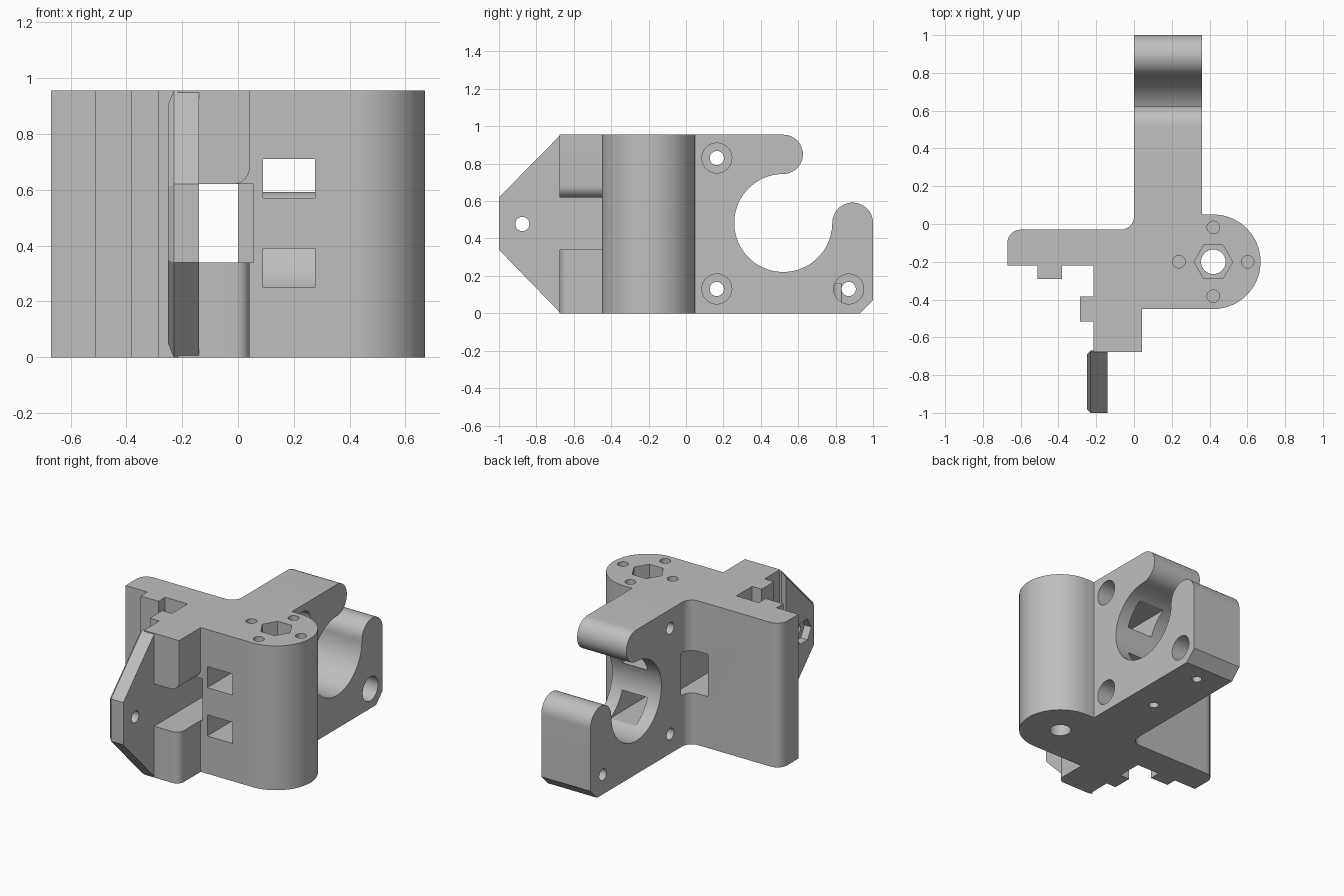
import bpy, bmesh
from math import cos, sin, radians
from mathutils import Vector

cube = bpy.data.objects.get("Cube")
if cube:
    bpy.data.objects.remove(cube, do_unlink=True)

grey = bpy.data.materials.new("light_grey_plastic")
grey.use_nodes = True
colour = (0.52, 0.52, 0.52, 1)
grey.diffuse_color = colour
grey.node_tree.nodes["Principled BSDF"].inputs["Base Color"].default_value = colour

H = 0.955            # overall height
MID = H / 2


def arc(cx, cy, r, start, end, n=24):
    steps = [radians(start + (end - start) * i / n) for i in range(n + 1)]
    return [(cx + r * cos(t), cy + r * sin(t)) for t in steps]


def prism(name, points, axis, low, high, chamfer=0):
    """Extrude a 2D outline along an axis; optionally chamfer the low end."""
    place = {"x": lambda p, q, d: (d, p, q),
             "y": lambda p, q, d: (p, d, q),
             "z": lambda p, q, d: (p, q, d)}[axis]
    bm = bmesh.new()
    start = low + chamfer
    verts = [bm.verts.new(place(p, q, start)) for p, q in points]
    bmesh.ops.remove_doubles(bm, verts=verts, dist=0.0005)
    base = bm.faces.new([v for v in verts if v.is_valid])
    out = bmesh.ops.extrude_face_region(bm, geom=[base], use_keep_orig=True)
    moved = [g for g in out["geom"] if isinstance(g, bmesh.types.BMVert)]
    bmesh.ops.translate(bm, verts=moved, vec=Vector(place(0, 0, high - start)))
    bmesh.ops.recalc_face_normals(bm, faces=bm.faces)
    if chamfer:
        bmesh.ops.inset_region(bm, faces=[base], thickness=chamfer,
                               depth=chamfer, use_even_offset=True)
    mesh = bpy.data.meshes.new(name)
    bm.to_mesh(mesh)
    bm.free()
    mesh.materials.append(grey)
    obj = bpy.data.objects.new(name, mesh)
    bpy.context.collection.objects.link(obj)
    return obj


def box(name, x, y, z):
    return prism(name, [(x[0], y[0]), (x[1], y[0]), (x[1], y[1]), (x[0], y[1])], "z", *z)


def bore(name, p, q, r, axis, low, high, sides=48):
    ring = arc(p, q, r, 0, 360, sides)[:-1]
    return prism(name, ring, axis, low, high)


def combine(target, tools, operation):
    for tool in tools:
        mod = target.modifiers.new(tool.name, "BOOLEAN")
        mod.operation, mod.solver, mod.object = operation, "EXACT", tool
        tool.hide_render = True
    graph = bpy.context.evaluated_depsgraph_get()
    mesh = bpy.data.meshes.new_from_object(target.evaluated_get(graph))
    target.modifiers.clear()
    target.data = mesh
    for tool in tools:
        bpy.data.objects.remove(tool, do_unlink=True)


# Main body: back plate, stepped clamp block and round column in one outline
outline = [(-0.67, -0.22), (-0.51, -0.22), (-0.51, -0.29), (-0.38, -0.29),
           (-0.38, -0.22), (-0.215, -0.22), (-0.215, -0.385), (-0.285, -0.385),
           (-0.285, -0.515), (-0.215, -0.515), (-0.215, -0.677), (0.042, -0.677),
           (0.042, -0.45)]
outline += arc(0.42, -0.2, 0.25, -90, 90, 40) + [(0, 0.05)]
outline += arc(-0.07, 0.04, 0.07, 0, -90, 10)
outline += arc(-0.6, -0.1, 0.07, 90, 180, 10)
body = prism("bracket_body", outline, "z", 0, H)

# Side arm: open round seat between an upper and a lower hook
hook = [(0, 0), (0, H)] + arc(0.52, 0.85, 0.105, 90, -90)
hook += arc(0.52, 0.483, 0.262, 90, 360, 60)
hook += arc(0.891, 0.483, 0.109, 180, 0) + [(1, 0.07), (0.93, 0)]
arm = prism("hook_arm", hook, "x", 0, 0.36)

# Front tab: tapered plate with a chamfered outer face
tab = [(-0.67, 0), (-1, 0.34), (-1, 0.62), (-0.67, H)]
front_tab = prism("front_tab", tab, "x", -0.25, -0.14, chamfer=0.02)

combine(body, [arm, front_tab], "UNION")

cutters = []

# Slot across the clamp block with a rounded upper lip, and its tunnel
slot = [(-0.14, 0.34), (0.06, 0.34), (0.06, 0.68), (0.042, 0.68)]
slot += arc(-0.018, 0.68, 0.06, 0, -90, 10) + [(-0.14, 0.62)]
cutters.append(prism("slot_cut", slot, "y", -0.75, -0.45))
cutters.append(box("tunnel_cut", (-0.14, 0.055), (-0.5, 0.05), (0.34, 0.62)))

# Rounded corner of the lower clamp jaw
corner = [(0.06, -0.7), (0.06, -0.627), (0.042, -0.627)]
corner += arc(-0.008, -0.627, 0.05, 0, -90, 10) + [(-0.008, -0.7)]
cutters.append(prism("jaw_corner_cut", corner, "z", -0.1, 0.34))

# Two rectangular strap channels into the round seat
for z in ((0.25, 0.39), (0.57, 0.71)):
    cutters.append(box("strap_cut", (0.09, 0.275), (-0.6, 0.5), z))

# Counterbored screw holes through the arm
for y, z in ((0.165, 0.83), (0.165, 0.13), (0.87, 0.13)):
    cutters.append(bore("screw_hole", y, z, 0.038, "x", -0.1, 0.5))
    cutters.append(bore("screw_counterbore", y, z, 0.08, "x", 0.16, 0.5))

# Column: through bore, hex pocket and four pilot holes
cutters.append(bore("column_bore", 0.42, -0.2, 0.065, "z", -0.1, 1.1))
cutters.append(bore("hex_pocket", 0.42, -0.2, 0.102, "z", H - 0.1, 1.1, 6))
for dx, dy in ((1, 0), (-1, 0), (0, 1), (0, -1)):
    cutters.append(bore("pilot_hole", 0.42 + 0.182 * dx, -0.2 + 0.182 * dy,
                        0.033, "z", H - 0.2, 1.1, 32))

# Pilot holes in the underside of the arm
for y in (0.4, 0.81):
    cutters.append(bore("underside_hole", 0.18, y, 0.03, "z", -0.1, 0.16, 32))

# Tab hole with a hex nut pocket on its outer face
cutters.append(bore("tab_hole", -0.875, MID, 0.038, "x", -0.4, 0))
cutters.append(bore("tab_nut_pocket", -0.875, MID, 0.08, "x", -0.4, -0.2, 6))

combine(body, cutters, "DIFFERENCE")

# Smooth round surfaces, keep machined edges sharp
bpy.ops.object.select_all(action="DESELECT")
body.select_set(True)
bpy.context.view_layer.objects.active = body
bpy.ops.object.shade_smooth_by_angle(angle=radians(25))
